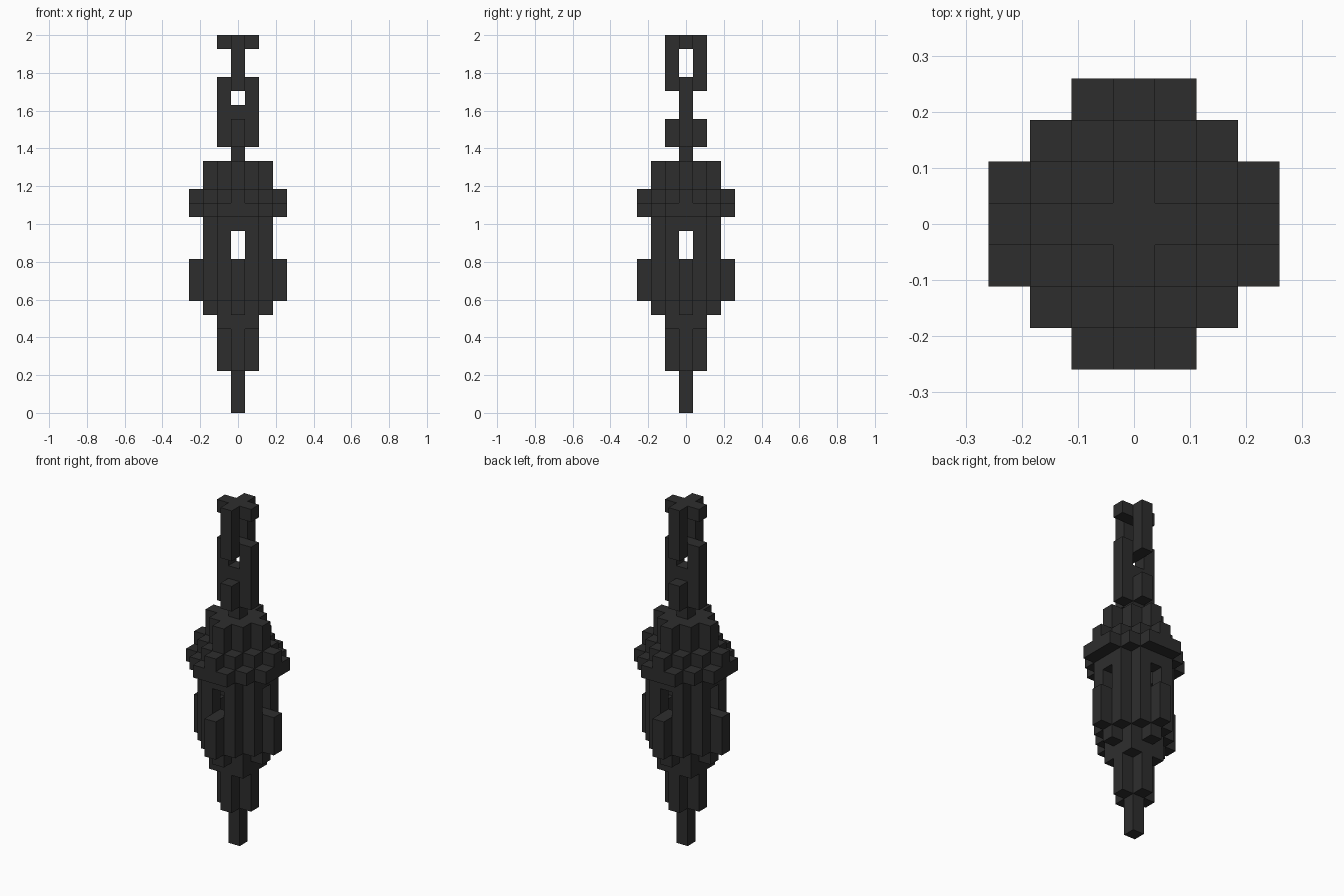
import bpy
import bmesh
from mathutils import Vector

if "Cube" in bpy.data.objects:
    bpy.data.objects.remove(bpy.data.objects["Cube"], do_unlink=True)

U = 2 / 27  # block size

iron = bpy.data.materials.new("dark iron")
iron.use_nodes = True
colour = (0.027, 0.027, 0.027, 1)
iron.diffuse_color = colour
iron.node_tree.nodes["Principled BSDF"].inputs["Base Color"].default_value = colour

DIRECTIONS = [Vector(d) for d in
              ((1, 0, 0), (-1, 0, 0), (0, 1, 0), (0, -1, 0), (0, 0, 1), (0, 0, -1))]


# Cross-sections, as rules on the block's distance from the axis
def centre(a, b):
    return a + b == 0


def plus(a, b):
    return a + b <= 1


def square(a, b):
    return max(a, b) <= 1


def diamond(a, b):
    return a + b <= 2


def disc(a, b):
    return max(a, b) <= 2 and a + b <= 3


def wide_disc(a, b):
    return a + b <= 4


def wall(a, b):
    return disc(a, b) and max(a, b) == 2


def posts(a, b):
    return wall(a, b) and min(a, b) == 1


def tips(a, b):
    return max(a, b) == 3 and min(a, b) == 0


def bar_x(a, b):
    return b == 0 and a <= 1


def sides_x(a, b):
    return b == 0 and a == 1


def sides_y(a, b):
    return a == 0 and b == 1


def build(name, *layers):
    """Make one closed block shell from (rule, first layer, end layer) runs."""
    cells = {(x, y, z)
             for rule, low, high in layers for z in range(low, high)
             for x in range(-3, 4) for y in range(-3, 4)
             if rule(abs(x), abs(y))}
    bm = bmesh.new()
    for cell in cells:
        middle = Vector(cell) + Vector((0, 0, 0.5))
        for d in DIRECTIONS:
            if tuple(int(c) for c in Vector(cell) + d) in cells:
                continue
            s = Vector((d.y, d.z, d.x))
            t = d.cross(s)
            corners = [middle + (d + s * i + t * j) / 2
                       for i, j in ((-1, -1), (1, -1), (1, 1), (-1, 1))]
            bm.faces.new([bm.verts.new(c * U) for c in corners])
    bmesh.ops.remove_doubles(bm, verts=bm.verts, dist=U / 100)
    bmesh.ops.dissolve_limit(bm, angle_limit=0.01, verts=bm.verts, edges=bm.edges)
    mesh = bpy.data.meshes.new(name)
    bm.to_mesh(mesh)
    bm.free()
    mesh.materials.append(iron)
    obj = bpy.data.objects.new(name, mesh)
    bpy.context.collection.objects.link(obj)


# Pointed foot under the lantern
build("bottom_spike", (centre, 0, 3))
build("lower_finial", (plus, 3, 6), (square, 6, 7), (diamond, 7, 8))

# Hollow body with four windows and a sill below each
build("lantern_body", (wall, 8, 11), (posts, 11, 13), (wall, 13, 14))
build("window_sills", (tips, 8, 11))

# Stepped roof
build("lantern_roof", (wide_disc, 14, 15), (disc, 15, 16), (tips, 15, 16),
      (diamond, 16, 18))

# Hanging chain of two crossed links
build("chain_stem", (centre, 18, 19))
build("lower_link", (plus, 19, 21), (bar_x, 21, 22), (sides_x, 22, 23))
build("upper_link", (plus, 23, 24), (sides_y, 24, 26), (plus, 26, 27))
